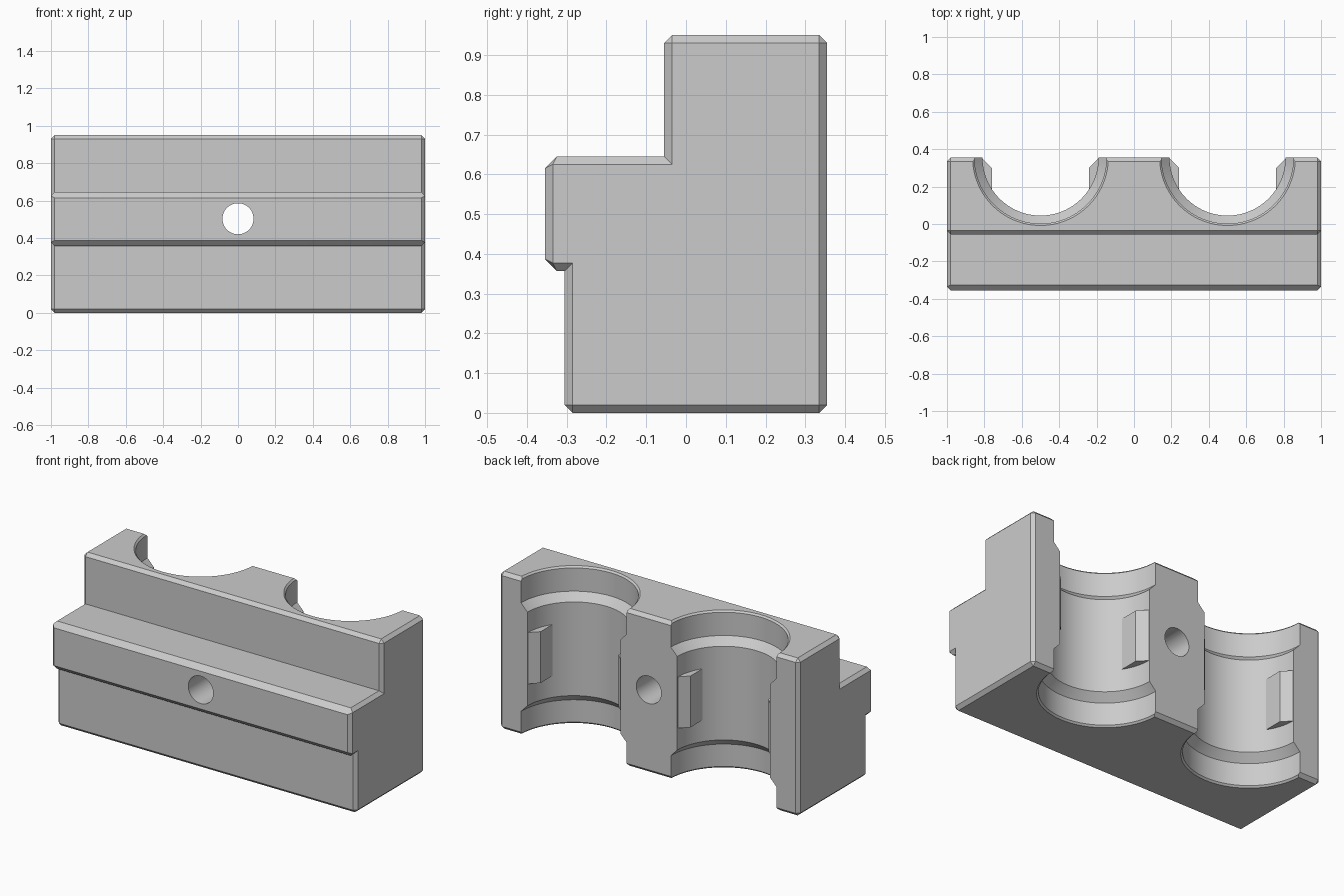
import bpy, bmesh, math
from mathutils import Matrix

if "Cube" in bpy.data.objects:
    bpy.data.objects.remove(bpy.data.objects["Cube"])

grey = bpy.data.materials.new("machined_grey")
grey.use_nodes = True
COLOUR = (0.6, 0.6, 0.6, 1)
grey.diffuse_color = COLOUR
grey.node_tree.nodes["Principled BSDF"].inputs["Base Color"].default_value = COLOUR


def make_object(name, bm):
    bmesh.ops.remove_doubles(bm, verts=bm.verts, dist=1e-5)
    bmesh.ops.recalc_face_normals(bm, faces=bm.faces)
    mesh = bpy.data.meshes.new(name)
    bm.to_mesh(mesh)
    bm.free()
    mesh.materials.append(grey)
    ob = bpy.data.objects.new(name, mesh)
    bpy.context.collection.objects.link(ob)
    return ob


def loft(name, rings):
    """Skin a stack of equal-length closed rings and cap both ends."""
    bm = bmesh.new()
    loops = [[bm.verts.new(p) for p in ring] for ring in rings]
    n = len(loops[0])
    for a, b in zip(loops, loops[1:]):
        for i in range(n):
            j = (i + 1) % n
            bm.faces.new((a[i], a[j], b[j], b[i]))
    bm.faces.new(loops[0])
    bm.faces.new(loops[-1])
    return make_object(name, bm)


# Block: stepped side profile, with each point's matching end-face corner
BACK, FRONT, STEP, LIP, TOP = 0.355, -0.305, -0.055, -0.355, 0.95
C = 0.02
outer = [(FRONT + C, 0), (BACK - C, 0), (BACK, C), (BACK, TOP - C),
         (BACK - C, TOP), (STEP + C, TOP), (STEP, TOP - C), (STEP, 0.645),
         (LIP + 0.03, 0.645), (LIP, 0.615), (LIP, 0.387), (LIP + 0.03, 0.357),
         (FRONT, 0.357), (FRONT, C)]
corners = [(FRONT + C, C), (BACK - C, C), (BACK - C, C), (BACK - C, TOP - C),
           (BACK - C, TOP - C), (STEP + C, TOP - C), (STEP + C, TOP - C),
           (STEP + C, 0.625), (LIP + C, 0.625), (LIP + C, 0.625),
           (LIP + C, 0.377), (LIP + C, 0.377), (FRONT + C, 0.377), (FRONT + C, C)]
bm = bmesh.new()
rings = [[bm.verts.new((x, y, z)) for y, z in prof]
         for x, prof in ((-1, corners), (-1 + C, outer), (1 - C, outer), (1, corners))]
for a, b in zip(rings, rings[1:]):
    for i in range(len(outer)):
        j = (i + 1) % len(outer)
        bm.faces.new((a[i], a[j], b[j], b[i]))
for ring in (rings[0], rings[-1]):
    bm.faces.new(ring)
bmesh.ops.dissolve_degenerate(bm, dist=1e-5, edges=bm.edges)
block = make_object("clamp_block", bm)


def cut(cutter):
    cutter.hide_render = True
    mod = block.modifiers.new(cutter.name, "BOOLEAN")
    mod.operation = "DIFFERENCE"
    mod.solver = "EXACT"
    mod.object = cutter
    bpy.context.view_layer.objects.active = block
    bpy.ops.object.modifier_apply(modifier=mod.name)
    bpy.data.objects.remove(cutter)


# Twin bores: chamfered rims, wide ends and a narrower middle
WIDE, NARROW = 0.353, 0.31
bore = [(WIDE + 0.02, -0.01), (WIDE, 0.01), (WIDE, 0.145), (NARROW, 0.19),
        (NARROW, 0.755), (WIDE, 0.80), (WIDE, 0.94), (WIDE + 0.02, 0.96)]
SEG = 96
for side in (-1, 1):
    cut(loft("bore_cutter", [
        [(side * 0.5 + r * math.cos(math.tau * i / SEG),
          BACK + r * math.sin(math.tau * i / SEG), z) for i in range(SEG)]
        for r, z in bore]))

# Bolt hole through the middle, front to back
bm = bmesh.new()
bmesh.ops.create_cone(bm, cap_ends=True, segments=48, radius1=0.083, radius2=0.083,
                      depth=1, matrix=Matrix.Translation((0, 0, 0.503))
                      @ Matrix.Rotation(math.pi / 2, 4, "X"))
cut(make_object("bolt_hole_cutter", bm))

bpy.ops.object.select_all(action="DESELECT")
block.select_set(True)
bpy.context.view_layer.objects.active = block
bpy.ops.object.shade_smooth_by_angle(angle=math.radians(20))

# Locating lugs on both walls of each bore
lug = [(0.26, 0.18), (0.26, 0.30), (0.312, 0.352), (0.335, 0.352), (0.335, 0.18)]
for bore_name, cx in (("right", -0.5), ("left", 0.5)):
    for wall, s in (("right", -1), ("left", 1)):
        loft(f"{bore_name}_bore_{wall}_lug",
             [[(cx + s * x, y, z) for x, y in lug] for z in (0.32, 0.63)])
